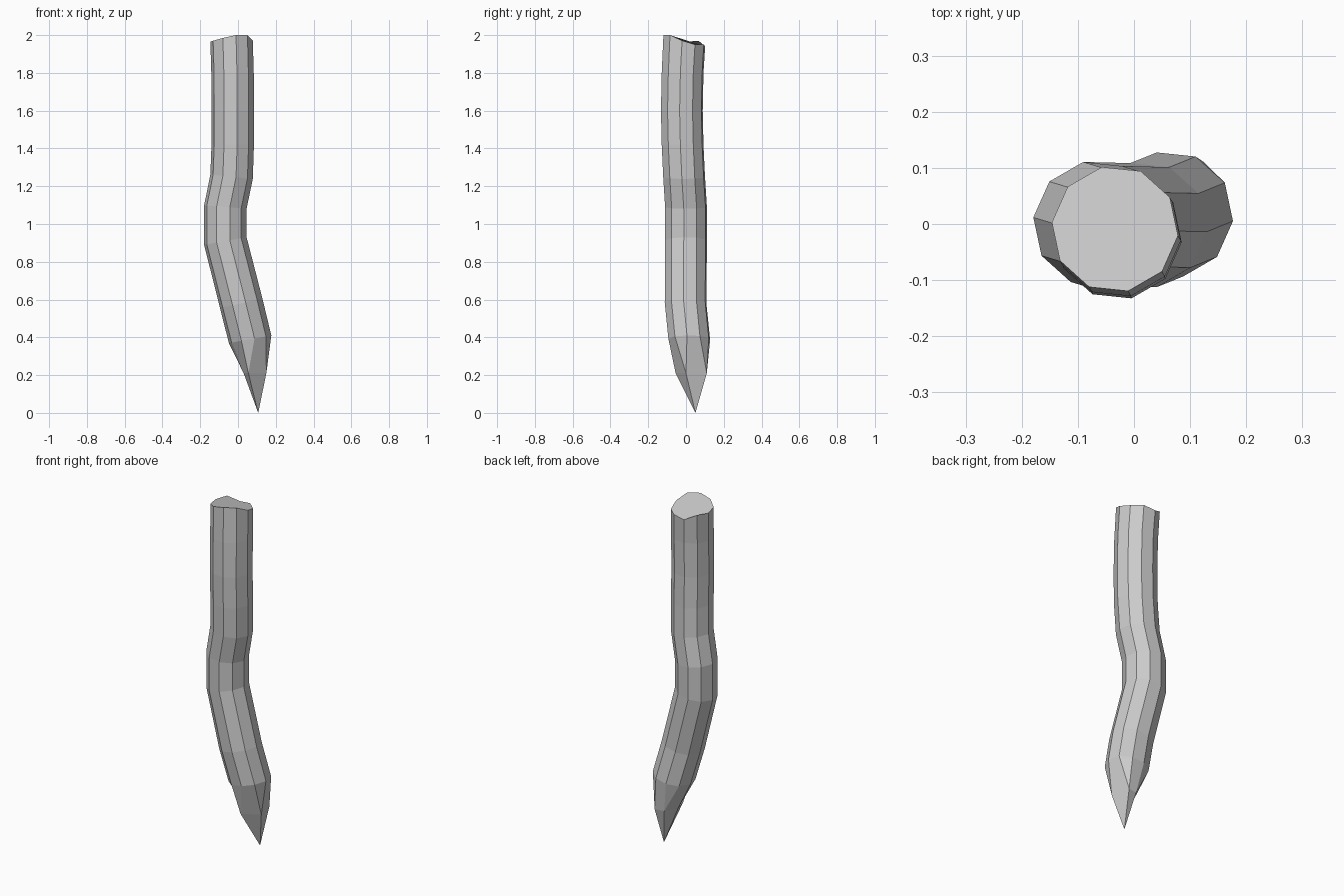
import bpy, bmesh, math

if "Cube" in bpy.data.objects:
    bpy.data.objects.remove(bpy.data.objects["Cube"])

SIDES, R, PHASE = 10, 0.113, math.radians(-6)

# Bent centre line: x, y, z, tilt of the ring along x
path = [
    (0.064, 0.017, 0.39, 0.18),
    (0.017, -0.002, 0.58, 0.22),
    (-0.067, 0.000, 0.91, 0.18),
    (-0.067, 0.000, 1.09, -0.08),
    (-0.034, -0.010, 1.25, -0.10),
    (-0.028, -0.018, 1.42, 0.0),
    (-0.028, -0.022, 1.60, 0.0),
    (-0.029, -0.018, 1.80, 0.0),
    (-0.034, -0.009, 1.97, 0.0),
]
# Uneven heights of the broken top edge, one per side
top_z = [1.97, 1.95, 1.95, 1.94, 1.97, 1.965, 1.97, 1.985, 2.0, 2.0]
# Five corners of the whittled point, starting at the right
cut = [(0.15, 0.0), (0.125, 0.11), (0.07, 0.10), (0.03, 0.03), (0.055, -0.055)]

bm = bmesh.new()

# Shaft rings
rings = []
for n, (cx, cy, cz, tilt) in enumerate(path):
    ring = []
    for i in range(SIDES):
        a = PHASE + math.tau * i / SIDES
        dx, dy = R * math.cos(a), R * math.sin(a)
        z = top_z[i] if n == len(path) - 1 else cz + tilt * dx
        ring.append(bm.verts.new((cx + dx, cy + dy, z)))
    rings.append(ring)

for low, high in zip(rings, rings[1:]):
    for i in range(SIDES):
        j = (i + 1) % SIDES
        bm.faces.new((low[i], low[j], high[j], high[i]))
bm.faces.new(rings[-1])

# Whittled point: each pair of shaft edges runs into one corner
corners = [bm.verts.new((x, y, 0.21)) for x, y in cut]
tip = bm.verts.new((0.107, 0.05, 0.0))
base = rings[0]
for k in range(5):
    c, d = corners[k], corners[(k + 1) % 5]
    a0, a1, a2 = base[2 * k - 1], base[2 * k], base[2 * k + 1]
    bm.faces.new((c, a1, a0))
    bm.faces.new((c, d, a2, a1))
    bm.faces.new((tip, d, c))

bmesh.ops.recalc_face_normals(bm, faces=bm.faces)
mesh = bpy.data.meshes.new("wooden_stake")
bm.to_mesh(mesh)
bm.free()
bpy.context.collection.objects.link(bpy.data.objects.new("wooden_stake", mesh))
